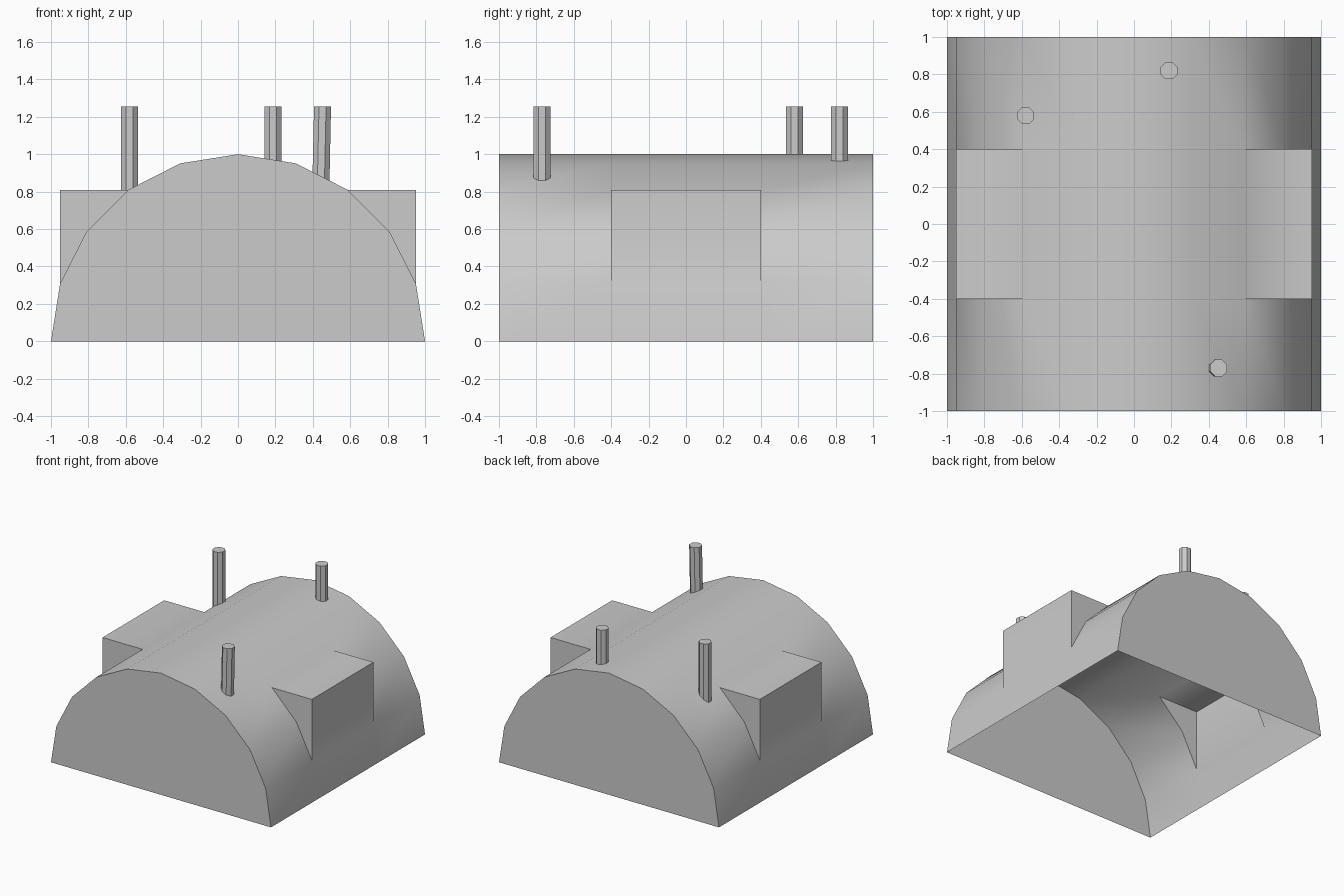
import bpy, bmesh, math

if "Cube" in bpy.data.objects:
    bpy.data.objects.remove(bpy.data.objects["Cube"])

# Half of a 20-sided circle, from right foot over the ridge to left foot
ARC = [(math.cos(math.radians(18 * i)), math.sin(math.radians(18 * i))) for i in range(11)]


def make(name, faces):
    bm = bmesh.new()
    for f in faces:
        bm.faces.new([bm.verts.new(p) for p in f])
    bmesh.ops.remove_doubles(bm, verts=bm.verts, dist=1e-5)
    bmesh.ops.recalc_face_normals(bm, faces=bm.faces)
    me = bpy.data.meshes.new(name)
    bm.to_mesh(me)
    bm.free()
    ob = bpy.data.objects.new(name, me)
    bpy.context.collection.objects.link(ob)
    bpy.context.view_layer.objects.active = ob
    bpy.ops.object.select_all(action='DESELECT')
    ob.select_set(True)
    bpy.ops.object.shade_smooth_by_angle(angle=math.radians(30))
    return ob


def roof_z(x):
    for (x1, z1), (x0, z0) in zip(ARC, ARC[1:]):
        if x0 <= x <= x1:
            return z0 + (z1 - z0) * (x - x0) / (x1 - x0)


# Vaulted hut: open floor, closed ends, window openings through both flanks
faces = [[(x, y, z) for x, z in ARC] for y in (-1, 1)]
for i, ((xa, za), (xb, zb)) in enumerate(zip(ARC, ARC[1:])):
    for y0, y1 in ((-1, -0.4), (-0.4, 0.4), (0.4, 1)):
        if y0 == -0.4 and i in (1, 2, 7, 8):
            continue
        faces.append([(xa, y0, za), (xb, y0, zb), (xb, y1, zb), (xa, y1, za)])

# Dormers bridging each opening
for s in (1, -1):
    lo, mid, hi = [(s * x, z) for x, z in ARC[1:4]]
    corner = (lo[0], hi[1])
    for y in (-0.4, 0.4):
        faces.append([(x, y, z) for x, z in (lo, corner, mid)])
        faces.append([(x, y, z) for x, z in (corner, hi, mid)])
    for a, b in ((lo, corner), (corner, hi)):
        faces.append([(a[0], -0.4, a[1]), (b[0], -0.4, b[1]),
                      (b[0], 0.4, b[1]), (a[0], 0.4, a[1])])
make("vaulted_hut_with_dormers", faces)


# Chimney pipes whose feet follow the roof
def pipe(name, x, y, lean=0.0, r=0.049, top=1.255, n=8):
    ring = [(r * math.cos(math.tau * (k + 0.5) / n), r * math.sin(math.tau * (k + 0.5) / n))
            for k in range(n)]
    head = [(x + a, y + b, top) for a, b in ring]
    foot = [(x + a - lean, y + b, roof_z(x + a - lean)) for a, b in ring]
    sides = [[foot[k], foot[(k + 1) % n], head[(k + 1) % n], head[k]] for k in range(n)]
    ob = make(name, sides + [head])
    bpy.ops.object.shade_smooth_by_angle(angle=math.radians(50))
    return ob


pipe("left_pipe", -0.58, 0.58)
pipe("rear_pipe", 0.187, 0.82)
pipe("front_pipe", 0.452, -0.77, lean=0.008)
